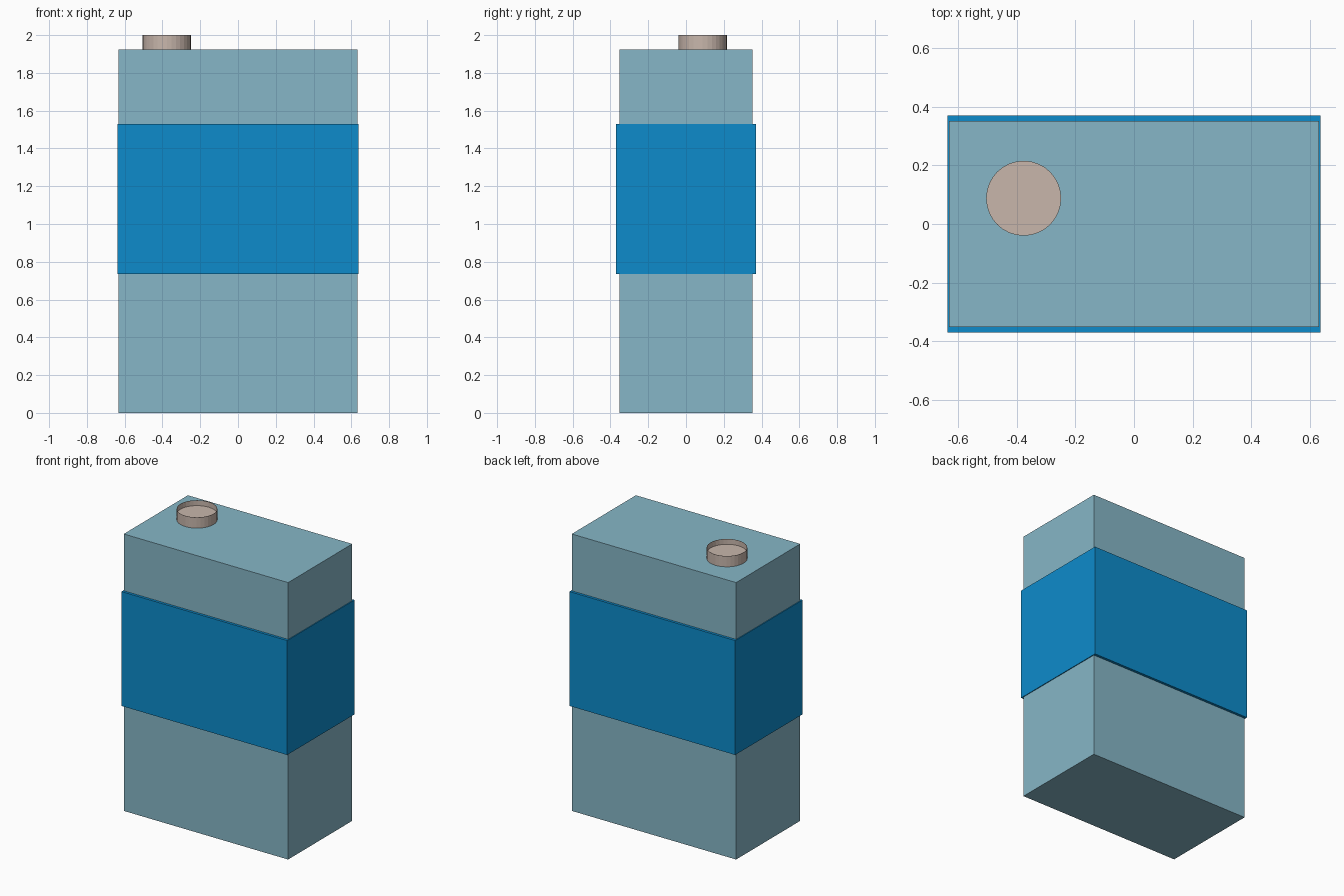
import bpy, bmesh
from mathutils import Matrix, Vector

if "Cube" in bpy.data.objects:
    bpy.data.objects.remove(bpy.data.objects["Cube"])


def paint(obj, rgb):
    mat = bpy.data.materials.new(obj.name + "_colour")
    mat.diffuse_color = (*rgb, 1)
    mat.use_nodes = True
    mat.node_tree.nodes["Principled BSDF"].inputs["Base Color"].default_value = mat.diffuse_color
    obj.data.materials.append(mat)


def finish(name, bm, rgb):
    bmesh.ops.recalc_face_normals(bm, faces=bm.faces)
    mesh = bpy.data.meshes.new(name)
    bm.to_mesh(mesh)
    bm.free()
    obj = bpy.data.objects.new(name, mesh)
    bpy.context.collection.objects.link(obj)
    paint(obj, rgb)
    return obj


def box(name, width, depth, z0, z1, rgb):
    bm = bmesh.new()
    size = Matrix.Diagonal((width, depth, z1 - z0, 1))
    bmesh.ops.create_cube(bm, size=1, matrix=Matrix.Translation((0, 0, (z0 + z1) / 2)) @ size)
    return finish(name, bm, rgb)


# Carton body and the wrap-around label band
box("container_body", 1.264, 0.704, 0, 1.925, (0.24, 0.47, 0.57))
box("label_band", 1.275, 0.74, 0.735, 1.53, (0.004, 0.26, 0.60))

# Spout cap: short cylinder whose top disc is sunk below a thin rim
bm = bmesh.new()
bmesh.ops.create_cone(bm, cap_ends=True, segments=32, radius1=0.128, radius2=0.128, depth=0.075,
                      matrix=Matrix.Translation((-0.377, 0.088, 1.9625)))
top = max(bm.faces, key=lambda f: f.calc_center_median().z)
bmesh.ops.inset_region(bm, faces=[top], thickness=0.001)
sunk = bmesh.ops.extrude_discrete_faces(bm, faces=[top])["faces"]
bmesh.ops.translate(bm, verts=sunk[0].verts, vec=Vector((0, 0, -0.037)))
# Join the sunk disc to the rim
loose = [e for e in bm.edges if len(e.link_faces) == 1]
if loose:
    bmesh.ops.bridge_loops(bm, edges=loose)
finish("spout_cap", bm, (0.58, 0.47, 0.41))
